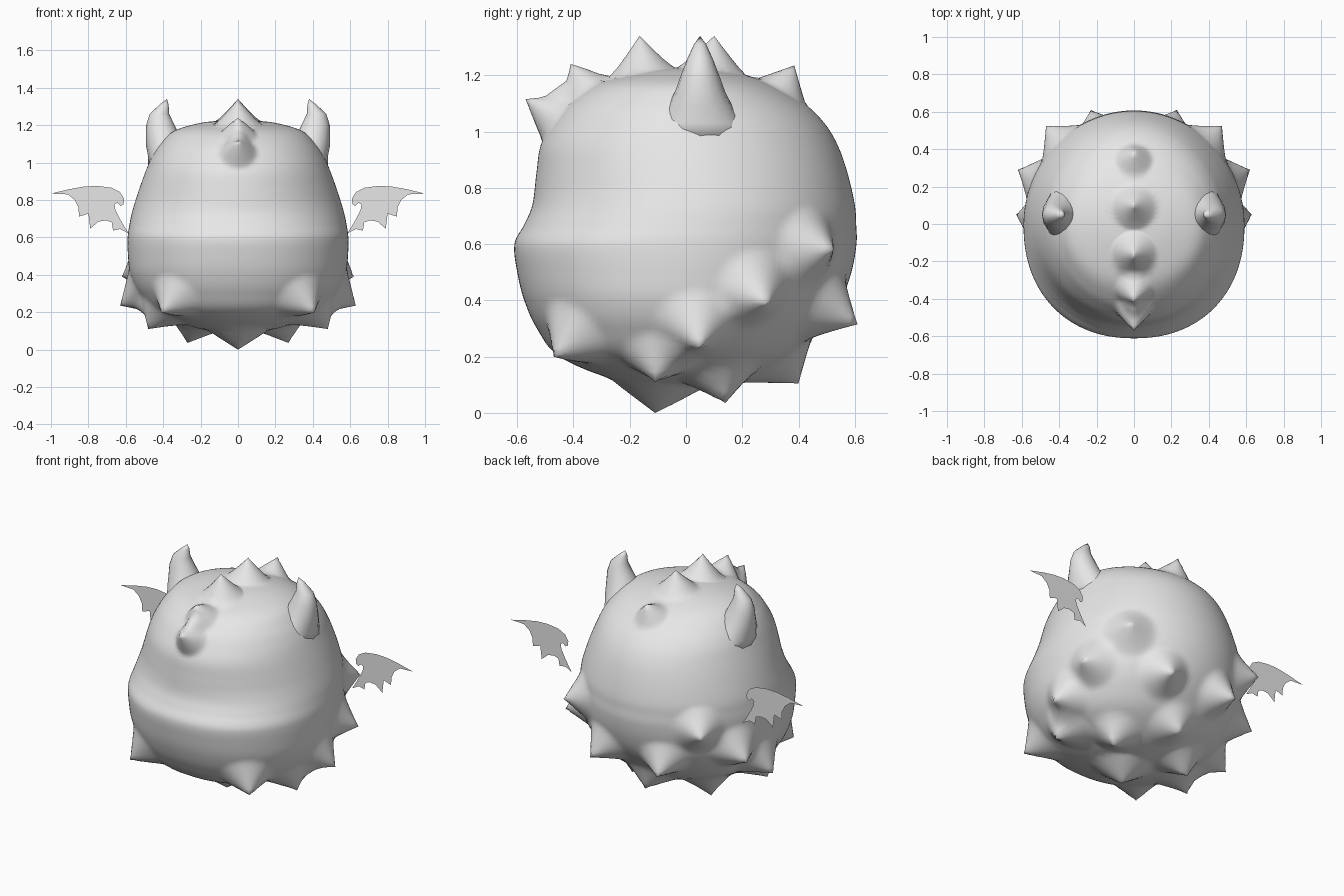
import bpy, bmesh, math
from mathutils import Vector

if "Cube" in bpy.data.objects:
    bpy.data.objects.remove(bpy.data.objects["Cube"], do_unlink=True)

grey = bpy.data.materials.new("plain_grey")
grey.use_nodes = True
grey.diffuse_color = (0.8, 0.8, 0.8, 1)
grey.node_tree.nodes["Principled BSDF"].inputs["Base Color"].default_value = (0.8, 0.8, 0.8, 1)


def finish(name, bm, smooth=True):
    bmesh.ops.recalc_face_normals(bm, faces=bm.faces)
    for f in bm.faces:
        f.smooth = smooth
    mesh = bpy.data.meshes.new(name)
    bm.to_mesh(mesh)
    bm.free()
    mesh.materials.append(grey)
    bpy.context.collection.objects.link(bpy.data.objects.new(name, mesh))


def loft(rings, start, end):
    """Skin a list of rings between two end points."""
    bm = bmesh.new()
    rows = [[bm.verts.new(p) for p in ring] for ring in rings]
    n = len(rows[0])
    for a, b in zip(rows, rows[1:]):
        for i in range(n):
            j = (i + 1) % n
            bm.faces.new((a[i], a[j], b[j], b[i]))
    for row, point in ((rows[0], start), (rows[-1], end)):
        p = bm.verts.new(point)
        for i in range(n):
            bm.faces.new((row[i], row[(i + 1) % n], p))
    return bm


def densify(rows, steps):
    """Catmull-Rom interpolation of the profile rows."""
    pts = [Vector(r) for r in [rows[0]] + rows + [rows[-1]]]
    out = []
    for a, b, c, d in zip(pts, pts[1:], pts[2:], pts[3:]):
        for k in range(steps):
            t = k / steps
            out.append(0.5 * (2 * b + (c - a) * t + (2 * a - 5 * b + 4 * c - d) * t ** 2
                              + (3 * b - a - 3 * c + d) * t ** 3))
    return out + [pts[-1]]


# Body: rows of height, front y, back y, half width
ROWS = [
    (.088, -.005, .025, .015), (.093, -.08, .11, .09), (.12, -.26, .24, .24),
    (.20, -.45, .38, .44), (.30, -.53, .48, .53), (.40, -.575, .55, .575),
    (.50, -.60, .588, .588), (.60, -.61, .606, .59), (.67, -.575, .605, .58),
    (.74, -.546, .60, .565), (.85, -.532, .575, .531), (.95, -.517, .54, .495),
    (1.03, -.475, .492, .461), (1.10, -.42, .42, .415), (1.17, -.32, .30, .34),
    (1.212, -.16, .17, .20), (1.225, -.05, .06, .07), (1.227, -.01, .02, .015)]
SEG = 160
rings = []
for z, yf, yb, w in densify(ROWS, 6):
    mid, half = (yf + yb) / 2, (yb - yf) / 2
    # The lower front is a little squarer in plan
    square = 2 / (2.2 - .2 * min(1, max(0, (z - .6) / .2)))
    ring = []
    for i in range(SEG):
        c, s = math.cos(2 * math.pi * i / SEG), math.sin(2 * math.pi * i / SEG)
        e = square if s < 0 else 1
        ring.append((w * math.copysign(abs(c) ** e, c),
                     mid + half * math.copysign(abs(s) ** e, s), z))
    rings.append(ring)
body = loft(rings, (0, .01, .088), (0, .005, 1.227))

verts = list(body.verts)
rest = [v.co.copy() for v in verts]
CENTRE = Vector((0, 0, 0.62))


def pull(tip, radius, aim=None, power=1.3):
    """Draw the skin out into a spike that ends at tip."""
    tip = Vector(tip)
    d = (Vector(aim) if aim else tip - CENTRE).normalized()
    near = [c for c in rest if (c - tip).length < .4]
    base = min(near, key=lambda c: (tip - c).cross(d).length)
    for v, c in zip(verts, rest):
        dist = (c - base).length
        if dist < radius:
            v.co += (tip - base) * (1 - dist / radius) ** power


# Crest spikes along the middle of the head
pull((0, -.57, 1.115), .10, (0, -1, .6), 1)
pull((0, -.41, 1.24), .10, (0, -.55, 1), 1)
pull((0, -.165, 1.34), .125, (0, -.1, 1), 1.2)
pull((0, .10, 1.34), .125, (0, .05, 1), 1.2)
pull((0, .385, 1.235), .10, (0, .5, 1), 1.1)

# Single spikes under the body
pull((0, -.11, 0), .17, (0, 0, -1), 1.1)
pull((0, .40, .105), .15)

# Paired spikes round the lower body
PAIRS = [(.41, -.47, .20), (.48, -.11, .11), (.27, .14, .035), (.63, .05, .235),
         (.62, .29, .39), (.23, .61, .315), (.47, .525, .58)]

# Horns: rows of x, z, half width in x, half depth in y
HORN = [(.35, .98, .13, .18), (.365, 1.03, .115, .15), (.385, 1.09, .107, .115),
        (.40, 1.14, .092, .09), (.415, 1.20, .076, .068), (.42, 1.26, .052, .045),
        (.395, 1.31, .024, .022)]

# Wing outline in x and z
WING = [(.583, .62), (.60, .645), (.632, .70), (.655, .745), (.66, .775), (.645, .785),
        (.627, .768), (.612, .778), (.608, .805), (.63, .842), (.675, .865), (.75, .875),
        (.82, .872), (.90, .858), (1.0, .834), (.91, .83), (.873, .80), (.853, .76),
        (.85, .711), (.80, .727), (.79, .647), (.745, .685), (.705, .69), (.675, .68),
        (.668, .636), (.63, .645)]

for s, side in ((1, "left"), (-1, "right")):
    for x, y, z in PAIRS:
        pull((s * x, y, z), .15)

    horn = [[(s * (x + w * math.cos(a)), .05 + d * math.sin(a), z)
             for a in (2 * math.pi * i / 16 for i in range(16))] for x, z, w, d in HORN]
    finish(f"{side}_horn", loft(horn, (s * .34, .05, .96), (s * .38, .05, 1.34)))

    bm = bmesh.new()
    bm.faces.new([bm.verts.new((s * x, .28, z)) for x, z in WING])
    finish(f"{side}_wing", bm, smooth=False)

finish("body", body)
